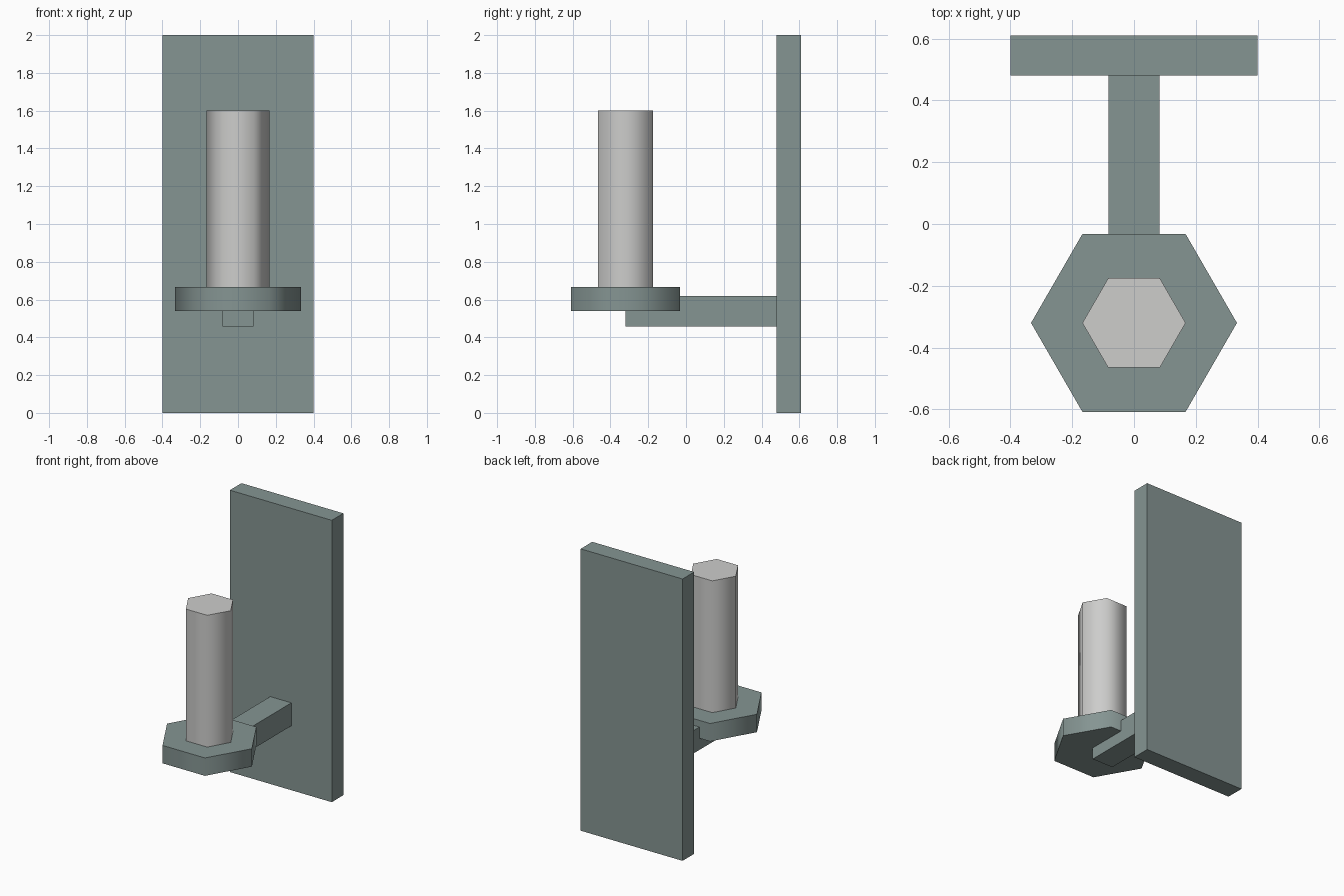
import bpy
import math

if "Cube" in bpy.data.objects:
    bpy.data.objects.remove(bpy.data.objects["Cube"])


def material(name, rgb):
    m = bpy.data.materials.new(name)
    m.diffuse_color = (*rgb, 1.0)
    m.use_nodes = True
    m.node_tree.nodes["Principled BSDF"].inputs["Base Color"].default_value = m.diffuse_color
    return m


METAL = material("grey green metal", (0.235, 0.30, 0.29))
WAX = material("pale wax", (0.61, 0.61, 0.60))


def box(name, lo, hi, mat):
    centre = [(a + b) / 2 for a, b in zip(lo, hi)]
    bpy.ops.mesh.primitive_cube_add(size=1, location=centre)
    ob = bpy.context.object
    ob.name = name
    ob.scale = [b - a for a, b in zip(lo, hi)]
    bpy.ops.object.transform_apply(location=False, rotation=False, scale=True)
    ob.data.materials.append(mat)


def hexagon(name, radius, z0, z1, mat):
    # Six-sided prism with corners on the x axis and softly shaded sides
    bpy.ops.mesh.primitive_cylinder_add(
        vertices=6, radius=radius, depth=z1 - z0,
        location=(0, -0.32, (z0 + z1) / 2), rotation=(0, 0, math.radians(30)))
    ob = bpy.context.object
    ob.name = name
    bpy.ops.object.transform_apply(location=False, rotation=True, scale=False)
    ob.data.materials.append(mat)
    bpy.ops.object.shade_smooth_by_angle(angle=math.radians(65))


# Wall plate and the arm reaching forward from it
box("wall_plate", (-0.4, 0.48, 0), (0.4, 0.61, 2), METAL)
box("arm", (-0.083, -0.32, 0.457), (0.083, 0.48, 0.62), METAL)

# Drip dish and candle
hexagon("dish", 0.333, 0.54, 0.667, METAL)
hexagon("candle", 0.167, 0.667, 1.602, WAX)
